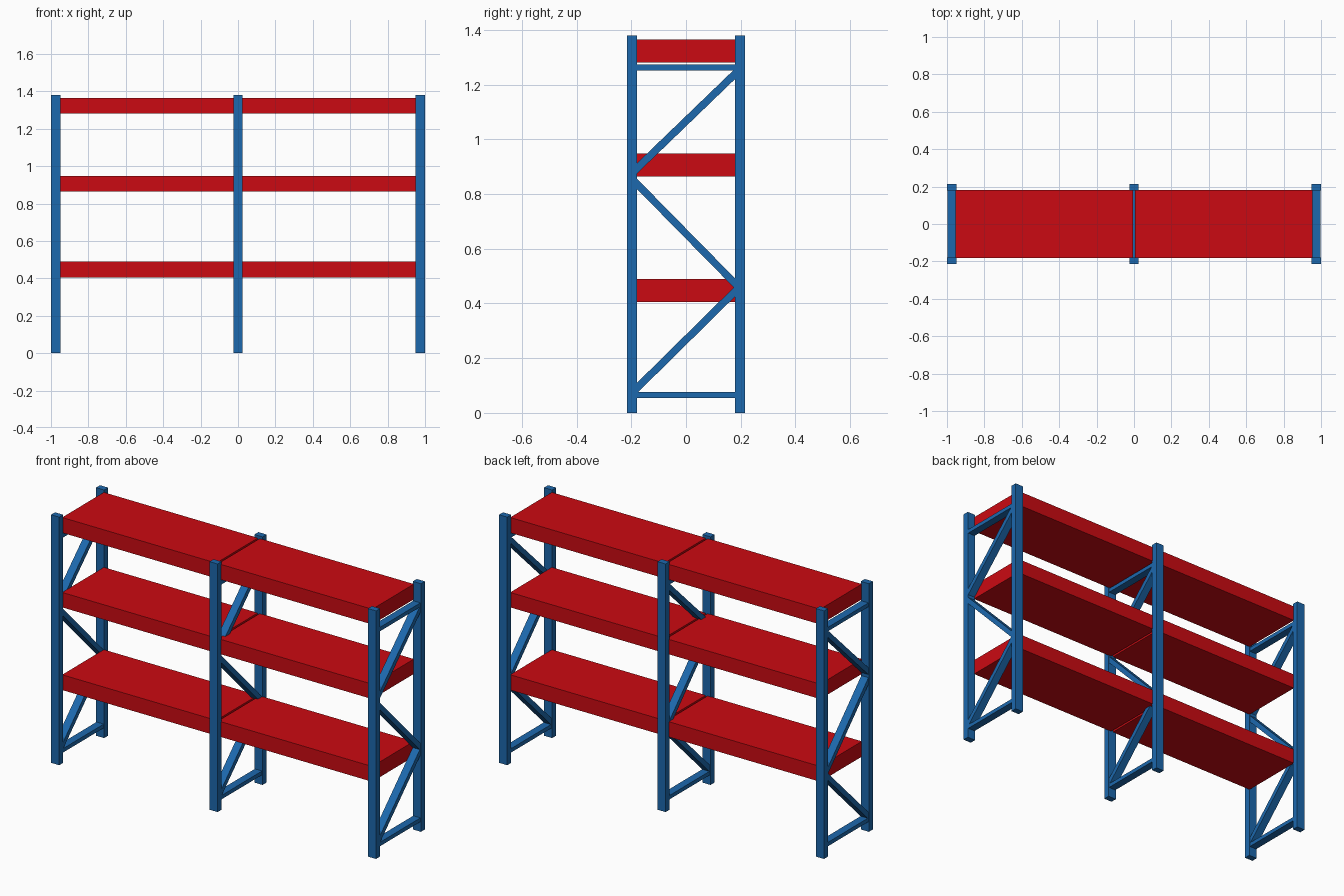
import bpy
import bmesh

if "Cube" in bpy.data.objects:
    bpy.data.objects.remove(bpy.data.objects["Cube"])


def material(name, color):
    m = bpy.data.materials.new(name)
    m.diffuse_color = color
    m.use_nodes = True
    m.node_tree.nodes["Principled BSDF"].inputs["Base Color"].default_value = m.diffuse_color
    return m


BLUE = material("blue_paint", (0.012, 0.14, 0.42, 1))
RED = material("red_paint", (0.6, 0.003, 0.006, 1))


def box(name, lo, hi, mat, slope=0.0):
    """Box from corner to corner; slope raises z along y to make a diagonal."""
    bm = bmesh.new()
    bmesh.ops.create_cube(bm, size=1)
    for v in bm.verts:
        for i in range(3):
            v.co[i] = lo[i] + (v.co[i] + 0.5) * (hi[i] - lo[i])
        v.co.z += slope * v.co.y
    mesh = bpy.data.meshes.new(name)
    bm.to_mesh(mesh)
    bm.free()
    mesh.materials.append(mat)
    ob = bpy.data.objects.new(name, mesh)
    bpy.context.collection.objects.link(ob)
    return ob


H = 1.38        # post height
Y_IN, Y_OUT = 0.18, 0.215

# Three upright frames: two posts, two rungs and zigzag bracing
for side, x in (("left", -0.975), ("middle", 0.0), ("right", 0.975)):
    box(f"{side}_front_post", (x - 0.025, -Y_OUT, 0), (x + 0.025, -Y_IN, H), BLUE)
    box(f"{side}_back_post", (x - 0.025, Y_IN, 0), (x + 0.025, Y_OUT, H), BLUE)
    x0, x1 = x - 0.022, x + 0.022
    for level, z in (("lower", 0.066), ("upper", 1.262)):
        box(f"{side}_{level}_rung", (x0, -0.19, z - 0.011), (x1, 0.19, z + 0.011), BLUE)
    # front height and back height of each diagonal
    for level, zf, zb in (("lower", 0.09, 0.445), ("centre", 0.838, 0.472), ("upper", 0.893, 1.24)):
        mid, slope = (zf + zb) / 2, (zb - zf) / (2 * Y_IN)
        box(f"{side}_{level}_brace", (x0, -0.185, mid - 0.019), (x1, 0.185, mid + 0.019), BLUE, slope)

# Shelves: one per bay on three levels
for level, z0, z1 in (("lower", 0.405, 0.49), ("middle", 0.865, 0.948), ("top", 1.28, 1.365)):
    for side, x0, x1 in (("left", -0.954, -0.006), ("right", 0.006, 0.954)):
        box(f"{side}_{level}_shelf", (x0, -0.183, z0), (x1, 0.183, z1), RED)
